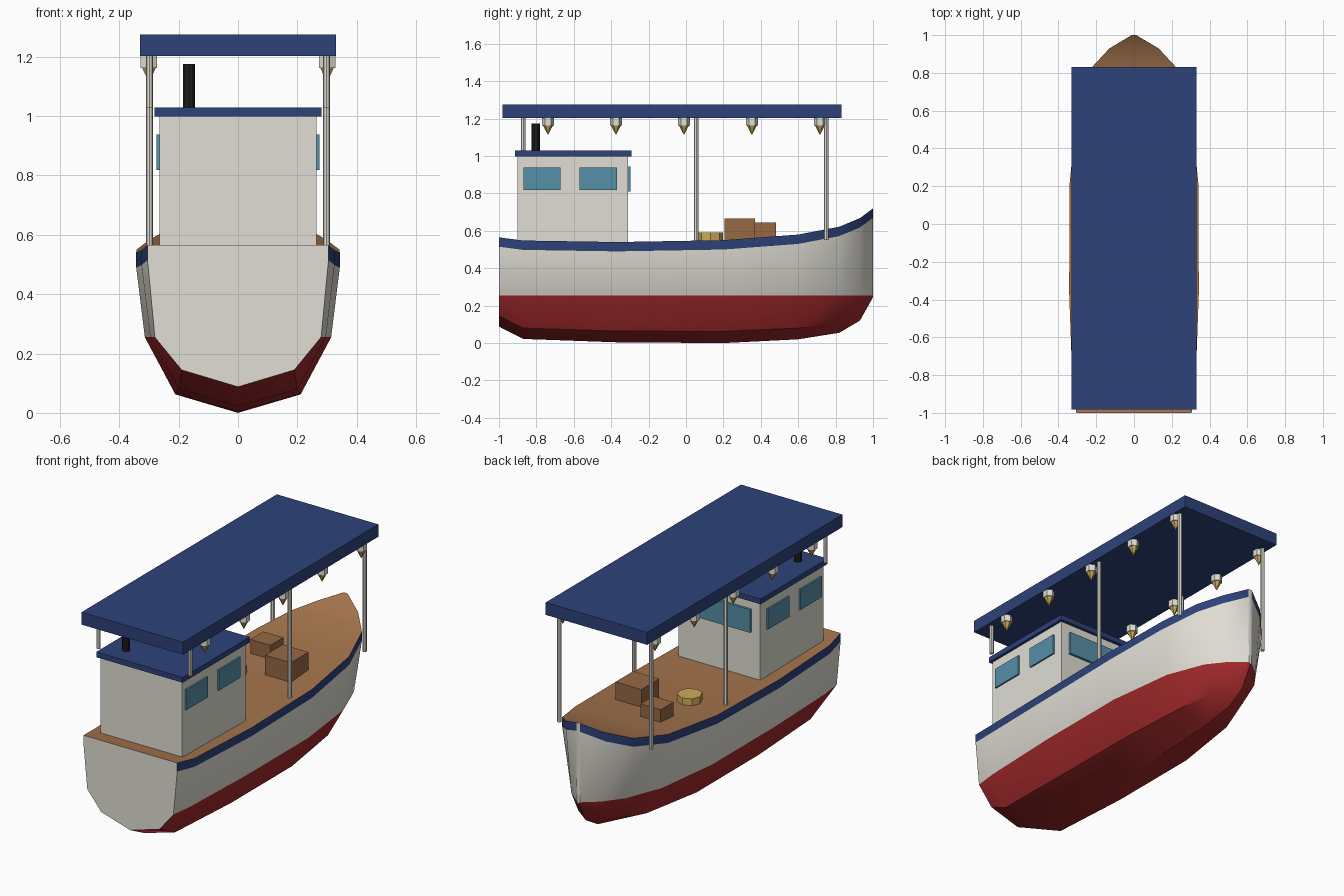
import bpy, bmesh, math

if "Cube" in bpy.data.objects:
    bpy.data.objects.remove(bpy.data.objects["Cube"])


def mat(name, r, g, b):
    lin = lambda c: (c / 255 / 12.92) if c <= 10 else ((c / 255 + 0.055) / 1.055) ** 2.4
    m = bpy.data.materials.new(name)
    m.diffuse_color = (lin(r), lin(g), lin(b), 1)
    m.use_nodes = True
    m.node_tree.nodes["Principled BSDF"].inputs["Base Color"].default_value = m.diffuse_color
    return m


WHITE = mat("off_white", 224, 222, 212)
BLUE = mat("navy_blue", 45, 66, 122)
RED = mat("hull_red", 160, 40, 42)
DECK = mat("deck_brown", 164, 116, 76)
CRATE = mat("crate_brown", 150, 104, 68)
GLASS = mat("window_blue", 86, 142, 168)
GOLD = mat("gold", 205, 172, 88)
BLACK = mat("black", 30, 30, 32)


def finish(bm, name, mats):
    bmesh.ops.recalc_face_normals(bm, faces=bm.faces)
    me = bpy.data.meshes.new(name)
    bm.to_mesh(me)
    bm.free()
    for m in mats:
        me.materials.append(m)
    ob = bpy.data.objects.new(name, me)
    bpy.context.collection.objects.link(ob)
    return ob


def box(name, x, y, z, m):
    """Box from (min, max) ranges."""
    bm = bmesh.new()
    bmesh.ops.create_cube(bm, size=1)
    for v in bm.verts:
        v.co = [r[0] + (c + 0.5) * (r[1] - r[0]) for c, r in zip(v.co, (x, y, z))]
    return finish(bm, name, [m])


def cyl(name, x, y, z0, z1, r0, r1, sides, m):
    """Upright prism or cone, first corner towards +y."""
    bm = bmesh.new()
    rings = []
    for z, r in ((z0, r0), (z1, r1)):
        n = sides if r > 0 else 1
        rings.append([bm.verts.new((x + r * math.sin(2 * math.pi * i / sides),
                                    y + r * math.cos(2 * math.pi * i / sides), z))
                      for i in range(n)])
    a, b = rings
    for i in range(sides):
        j = (i + 1) % sides
        if len(a) == 1:
            bm.faces.new((a[0], b[j], b[i]))
        else:
            bm.faces.new((a[i], a[j], b[j], b[i]))
    for ring in rings:
        if len(ring) > 2:
            bm.faces.new(ring)
    return finish(bm, name, [m])


# Hull: y, keel z, chine x, chine z, waterline x, sheer x, sheer z
stations = [
    (-1.00, .088, .190, .145, .280, .305, .565),
    (-0.87, .022, .200, .080, .296, .325, .548),
    (-0.37, .004, .212, .064, .314, .343, .540),
    (0.20, .000, .210, .062, .314, .342, .550),
    (0.60, .020, .165, .080, .265, .303, .580),
    (0.82, .055, .100, .115, .180, .232, .622),
    (0.93, .120, .050, .165, .095, .130, .668),
    (1.00, .245, .008, .250, .010, .012, .720),
]
bm = bmesh.new()
rings = []
for y, kz, cx, cz, wx, sx, sz in stations:
    half = [(cx, cz), (wx, .255), (sx, sz - .05), (sx, sz)]
    pts = [(0, kz)] + half + [(-x, z) for x, z in reversed(half)]
    rings.append([bm.verts.new((x, y, z)) for x, z in pts])
strip = [2, 2, 0, 1, 3, 1, 0, 2, 2]   # colour of each strip round the section
for a, b in zip(rings, rings[1:]):
    for i, k in enumerate(strip):
        j = (i + 1) % 9
        bm.faces.new((a[i], a[j], b[j], b[i])).material_index = k
bm.faces.new(rings[0])
bm.faces.new(rings[-1])
hull = finish(bm, "hull", [WHITE, BLUE, RED, DECK])
bpy.context.view_layer.objects.active = hull
hull.select_set(True)
bpy.ops.object.shade_smooth_by_angle(angle=math.radians(32))
hull.select_set(False)

# Wheelhouse with roof, windows and funnel
box("wheelhouse", (-.265, .265), (-.90, -.31), (.53, 1.0), WHITE)
box("wheelhouse_roof", (-.281, .281), (-.915, -.292), (.998, 1.029), BLUE)
box("bow_window", (-.21, .21), (-.311, -.2955), (.81, .945), GLASS)
for s, side in ((-1, "left"), (1, "right")):
    for y in (-.77, -.47):
        box(side + "_window", sorted((s * .264, s * .2745)), (y - .1, y + .1), (.818, .938), GLASS)
cyl("funnel", -.165, -.803, 1.02, 1.175, .022, .022, 10, BLACK)

# Canopy, its posts and the hanging lamps
box("canopy", (-.33, .33), (-.982, .832), (1.202, 1.275), BLUE)
for s, side in ((-1, "left"), (1, "right")):
    for y, z in ((-.87, 1.029), (.055, .548), (.75, .552)):
        cyl(side + "_post", s * .298, y, z, 1.204, .012, .012, 8, WHITE)
    for i in range(5):
        y = -.738 + i * .3635
        cyl(side + "_lamp_socket", s * .3, y, 1.163, 1.204, .032, .032, 6, WHITE)
        cyl(side + "_lamp_tip", s * .3, y, 1.112, 1.164, 0, .027, 6, GOLD)

# Deck cargo
box("large_crate", (.032, .2), (.205, .37), (.54, .666), CRATE)
box("small_crate", (-.172, -.042), (.362, .482), (.54, .644), CRATE)
cyl("rope_coil", -.115, .13, .54, .59, .068, .068, 8, GOLD)
